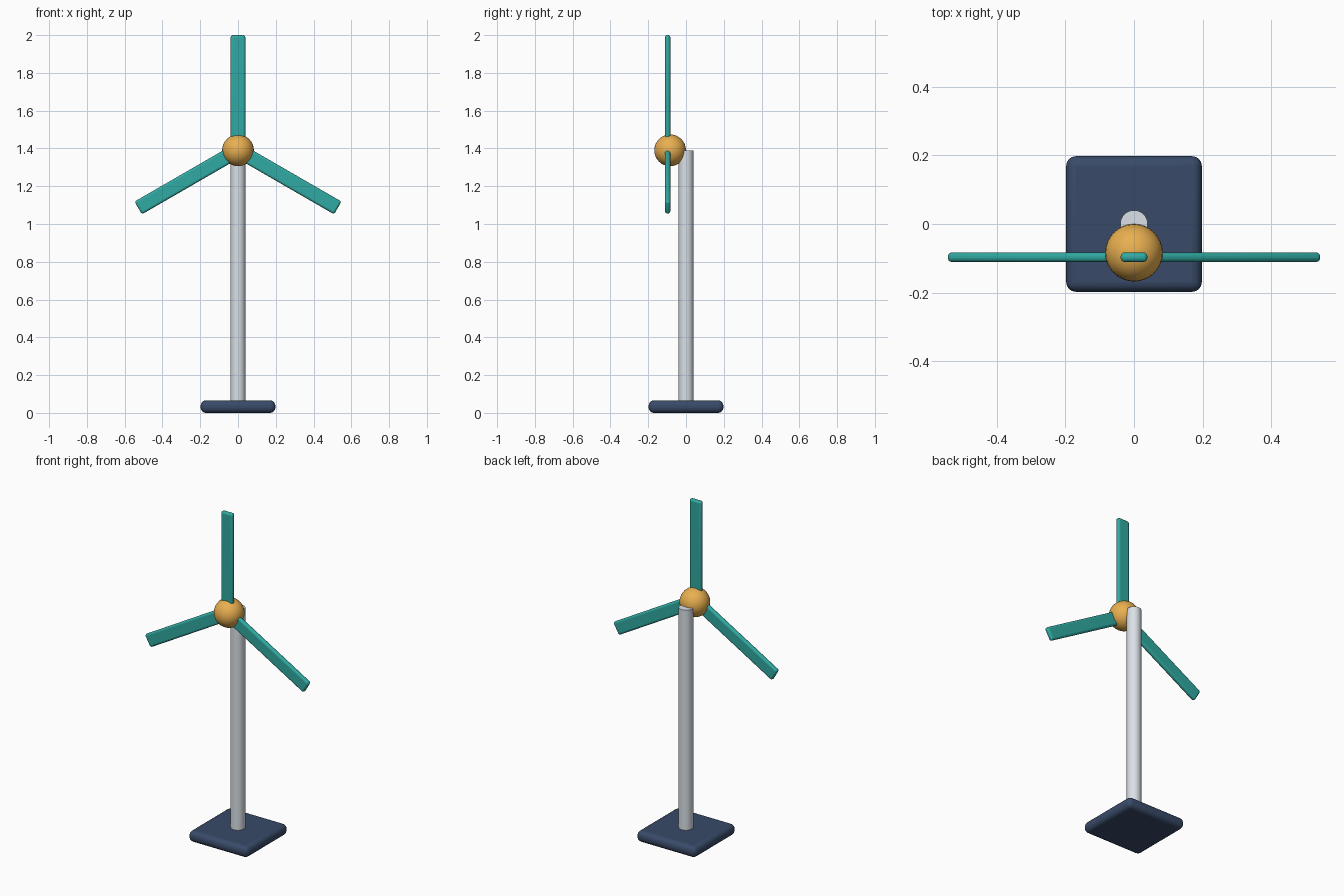
import bpy
from math import radians, sin, cos

if "Cube" in bpy.data.objects:
    bpy.data.objects.remove(bpy.data.objects["Cube"])

HUB_Z = 1.39
BLADE_Y = -0.097
BLADE_LEN = 0.61


def paint(obj, name, rgb):
    mat = bpy.data.materials.get(name) or bpy.data.materials.new(name)
    mat.diffuse_color = (*rgb, 1)
    mat.use_nodes = True
    mat.node_tree.nodes["Principled BSDF"].inputs["Base Color"].default_value = mat.diffuse_color
    obj.data.materials.append(mat)


def rounded_box(name, size, loc, bevel, rot_y=0.0):
    bpy.ops.mesh.primitive_cube_add(size=1, location=loc)
    obj = bpy.context.object
    obj.name = name
    obj.scale = size
    bpy.ops.object.transform_apply(location=False, rotation=False, scale=True)
    obj.rotation_euler.y = rot_y
    mod = obj.modifiers.new("round", 'BEVEL')
    mod.width = bevel
    mod.segments = 4
    bpy.ops.object.shade_smooth_by_angle(angle=radians(40))
    return obj


# Base plate
base = rounded_box("base", (0.396, 0.396, 0.066), (0, 0, 0.033), 0.028)
paint(base, "navy", (0.04, 0.07, 0.14))

# Tower
bottom, top = 0.05, 1.39
bpy.ops.mesh.primitive_cylinder_add(vertices=32, radius=0.04, depth=top - bottom,
                                    location=(0, 0, (top + bottom) / 2))
tower = bpy.context.object
tower.name = "tower"
bpy.ops.object.shade_smooth_by_angle(angle=radians(40))
paint(tower, "pale_grey", (0.70, 0.75, 0.80))

# Hub
bpy.ops.mesh.primitive_uv_sphere_add(segments=32, ring_count=16, radius=0.084,
                                     location=(0, -0.084, HUB_Z))
hub = bpy.context.object
hub.name = "hub"
bpy.ops.object.shade_smooth()
paint(hub, "amber", (0.81, 0.43, 0.08))

# Three blades around the hub, each starting at its centre
for i in range(3):
    a = radians(120 * i)
    r = BLADE_LEN / 2
    blade = rounded_box(f"blade_{i + 1}", (0.078, 0.028, BLADE_LEN),
                        (r * sin(a), BLADE_Y, HUB_Z + r * cos(a)), 0.012, a)
    paint(blade, "teal", (0.03, 0.40, 0.36))
